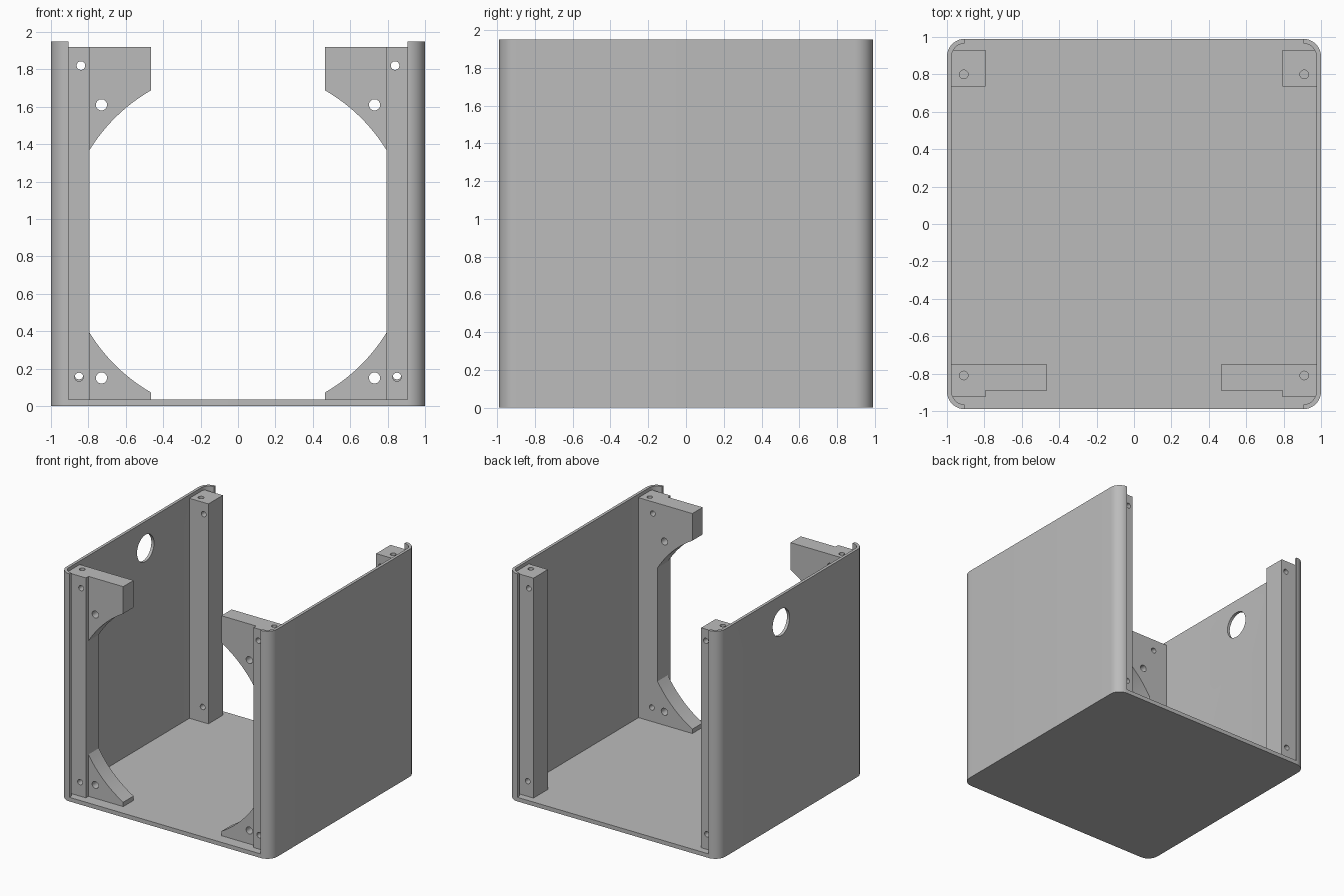
import bpy, bmesh, math
from mathutils import Matrix, Vector

if "Cube" in bpy.data.objects:
    bpy.data.objects.remove(bpy.data.objects["Cube"])

grey = bpy.data.materials.new("light grey")
grey.use_nodes = True
colour = (0.5, 0.5, 0.5, 1)
grey.diffuse_color = colour
grey.node_tree.nodes["Principled BSDF"].inputs["Base Color"].default_value = colour

# Overall dimensions
HALF_Y, HEIGHT, FLOOR = 0.99, 1.95, 0.035
RADIUS, WALL = 0.095, 0.025
POST_TOP, POST_IN, POST_OUT = 1.92, 0.795, 0.975
ARC_Z, ARC_R = 0.88, 0.932


def finish(name, bm):
    bmesh.ops.recalc_face_normals(bm, faces=bm.faces)
    mesh = bpy.data.meshes.new(name)
    bm.to_mesh(mesh)
    bm.free()
    mesh.materials.append(grey)
    obj = bpy.data.objects.new(name, mesh)
    bpy.context.collection.objects.link(obj)
    return obj


def prism(name, points, direction):
    """Extrude a closed outline of 3D points."""
    bm = bmesh.new()
    face = bm.faces.new([bm.verts.new(p) for p in points])
    new = bmesh.ops.extrude_face_region(bm, geom=[face])["geom"]
    verts = [v for v in new if isinstance(v, bmesh.types.BMVert)]
    bmesh.ops.translate(bm, verts=verts, vec=direction)
    return finish(name, bm)


def arc(cx, cy, r, start, end, steps):
    angles = [math.radians(start + (end - start) * i / steps) for i in range(steps + 1)]
    return [(cx + r * math.cos(a), cy + r * math.sin(a)) for a in angles]


def drill(obj, holes):
    """Cut round holes, each given as centre, axis, radius and length."""
    bm = bmesh.new()
    for centre, axis, radius, length in holes:
        turn = Vector((0, 0, 1)).rotation_difference(Vector(axis)).to_matrix().to_4x4()
        bmesh.ops.create_cone(bm, cap_ends=True, segments=32, radius1=radius, radius2=radius,
                              depth=length, matrix=Matrix.Translation(centre) @ turn)
    cutter = finish("cutter", bm)
    cutter.hide_render = True
    mod = obj.modifiers.new("holes", "BOOLEAN")
    mod.operation, mod.solver, mod.object = "DIFFERENCE", "EXACT", cutter
    bpy.context.view_layer.objects.active = obj
    bpy.ops.object.modifier_apply(modifier=mod.name)
    bpy.data.objects.remove(cutter)


parts = []
cx, cy = 1 - RADIUS, HALF_Y - RADIUS

# Floor plate with rounded corners
corners = [(cx, cy, 0), (-cx, cy, 90), (-cx, -cy, 180), (cx, -cy, 270)]
outline = [p for x, y, a in corners for p in arc(x, y, RADIUS, a, a + 90, 12)]
parts.append(prism("floor", [(x, y, 0) for x, y in outline], (0, 0, FLOOR)))

for side, label in ((1, "left"), (-1, "right")):
    # Side wall with its edges curling round the corners
    outer = arc(cx, -cy, RADIUS, -90, 0, 12) + arc(cx, cy, RADIUS, 0, 90, 12)
    inner = arc(cx, cy, RADIUS - WALL, 90, 0, 12) + arc(cx, -cy, RADIUS - WALL, 0, -90, 12)
    wall = prism(label + "_wall", [(side * x, y, FLOOR) for x, y in outer + inner],
                 (0, 0, HEIGHT - FLOOR))
    if side < 0:
        drill(wall, [((-0.985, 0.14, 1.72), (1, 0, 0), 0.115, 0.2)])
    parts.append(wall)

    # Corner posts with screw holes
    for end, y0, y1, hole_y, low_z in (("front", -0.925, -0.75, -0.81, 0.155),
                                       ("back", 0.735, 0.93, 0.8, 0.165)):
        base = [(POST_IN, y0), (POST_OUT, y0), (POST_OUT, y1), (POST_IN, y1)]
        post = prism(f"{end}_{label}_post", [(side * x, y, FLOOR) for x, y in base],
                     (0, 0, POST_TOP - FLOOR))
        mid = (y0 + y1) / 2
        drill(post, [((side * 0.91, hole_y, POST_TOP), (0, 0, 1), 0.023, 0.3),
                     ((side * 0.84, mid, 1.82), (0, 1, 0), 0.023, 0.5),
                     ((side * 0.85, mid, low_z), (0, 1, 0), 0.023, 0.5)])
        parts.append(post)

    # Front brackets with an edge following one large circle
    tip = math.degrees(math.acos(0.465 / ARC_R))
    root = math.degrees(math.acos(POST_IN / ARC_R))
    for level, sign, flat_z, hole_z in (("upper", 1, POST_TOP, 1.61), ("lower", -1, FLOOR, 0.15)):
        shape = [(POST_IN, flat_z), (0.465, flat_z)]
        shape += arc(0, ARC_Z, ARC_R, sign * tip, sign * root, 12)
        bracket = prism(f"{level}_{label}_bracket", [(side * x, -0.89, z) for x, z in shape],
                        (0, 0.14, 0))
        drill(bracket, [((side * 0.73, -0.82, hole_z), (0, 1, 0), 0.03, 0.4)])
        parts.append(bracket)

# Smooth the curves, keep the edges crisp
bpy.ops.object.select_all(action="DESELECT")
for obj in parts:
    obj.select_set(True)
bpy.context.view_layer.objects.active = parts[0]
bpy.ops.object.shade_smooth_by_angle(angle=math.radians(30))
